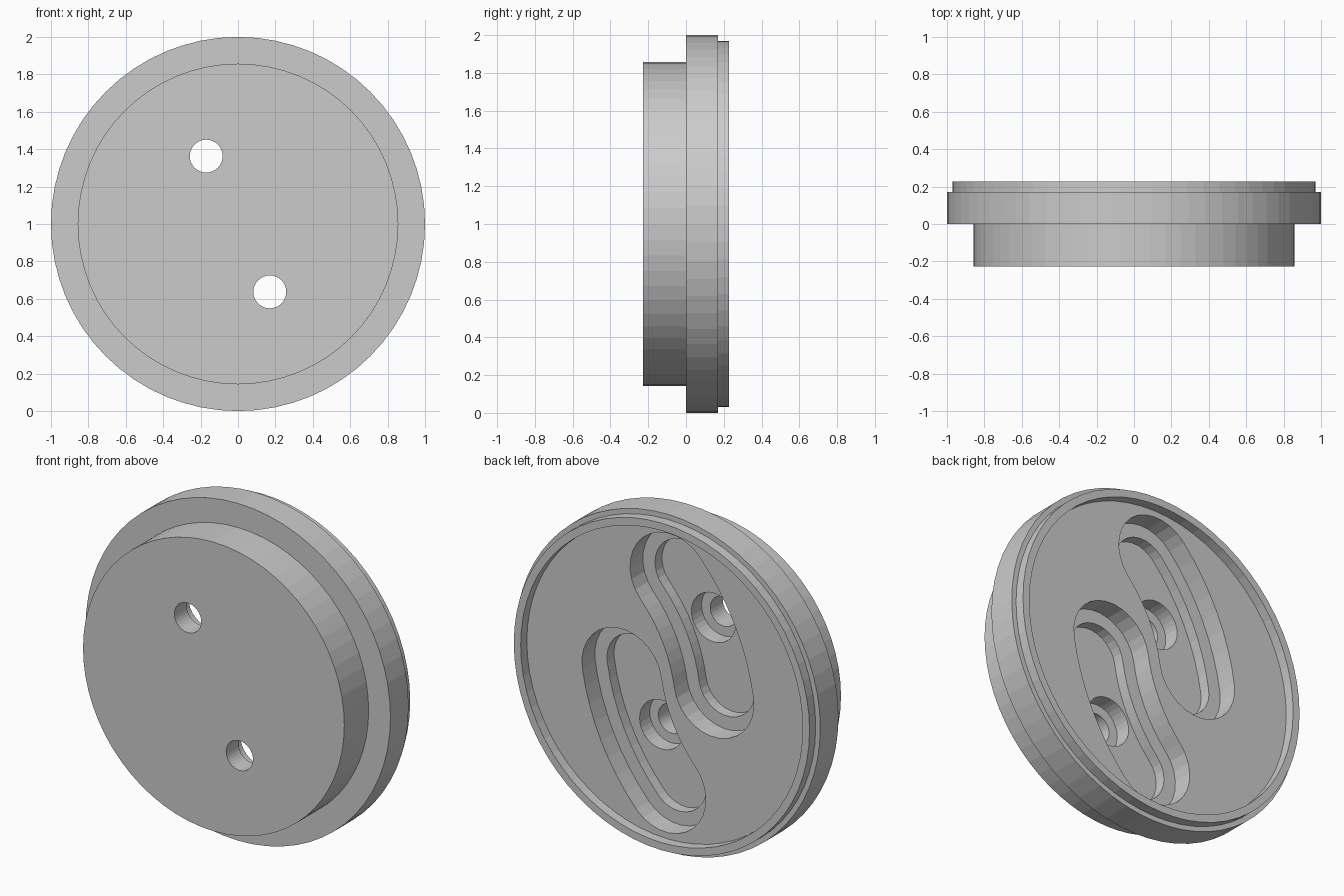
import bpy, bmesh
from math import sin, cos, pi, atan2
from mathutils import Vector

if "Cube" in bpy.data.objects:
    bpy.data.objects.remove(bpy.data.objects["Cube"])

CZ = 1.0       # height of the disc axis
SEG = 64


def finish(name, bm):
    bmesh.ops.recalc_face_normals(bm, faces=bm.faces)
    me = bpy.data.meshes.new(name)
    bm.to_mesh(me)
    bm.free()
    ob = bpy.data.objects.new(name, me)
    bpy.context.collection.objects.link(ob)
    return ob


def rings_to_solid(name, rings):
    """Bridge a list of equal-length point loops and cap both ends."""
    bm = bmesh.new()
    loops = [[bm.verts.new(p) for p in ring] for ring in rings]
    n = len(loops[0])
    for a, b in zip(loops, loops[1:]):
        for i in range(n):
            j = (i + 1) % n
            bm.faces.new((a[i], a[j], b[j], b[i]))
    bm.faces.new(loops[0])
    bm.faces.new(loops[-1])
    return finish(name, bm)


def circle(r, y, x=0.0, z=CZ, seg=SEG):
    return [(x + r * cos(2 * pi * i / seg), y, z + r * sin(2 * pi * i / seg)) for i in range(seg)]


def slot_outline(side, half_width, cap=14, along=8):
    """Gently bowed rounded slot; side=-1 gives the half-turn copy."""
    hole = Vector((-0.17, 0.363))
    t = Vector((-0.43, -0.903)).normalized()
    n = Vector((t.y, -t.x))                     # points to the outer side
    half, sag = 0.335, 0.05
    R = (half * half + sag * sag) / (2 * sag)
    c = hole + t * 0.03 + n * (0.022 - R)       # centre of the bow
    a = atan2(half, R - sag)

    def polar(r, ang):
        return c + n * (r * cos(ang)) + t * (r * sin(ang))

    pts = [polar(R + half_width, -a + 2 * a * i / along) for i in range(along)]
    for end, start in ((a, 0.0), (-a, pi)):
        m = polar(R, end)
        rad = n * cos(end) + t * sin(end)
        tan = t * cos(end) - n * sin(end)
        for i in range(cap + 1):
            b = start + pi * i / cap
            pts.append(m + rad * (half_width * cos(b)) + tan * (half_width * sin(b)))
        if end > 0:
            pts += [polar(R - half_width, a - 2 * a * i / along) for i in range(1, along)]
    pts = pts[:-1]                              # last point repeats the first
    clean = []
    for p in pts:
        if not clean or (p - clean[-1]).length > 1e-5:
            clean.append(p)
    return [(side * p.x, CZ + side * p.y) for p in clean]


def slot_cutter(side, half_width, y0, y1):
    o = slot_outline(side, half_width)
    return rings_to_solid("slot_cutter", [[(x, y, z) for x, z in o] for y in (y0, y1)])


def hole_cutter(side, r, y0, y1):
    x, z = -0.17 * side, CZ + 0.363 * side
    return rings_to_solid("hole_cutter", [circle(r, y, x, z, 32) for y in (y0, y1)])


# Stepped disc: front drum, wide flange, thin raised rim on the back
profile = [(0.857, -0.228), (0.857, 0.0), (1.0, 0.0), (1.0, 0.17),
           (0.97, 0.17), (0.97, 0.228), (0.925, 0.228), (0.925, 0.17)]
disc = rings_to_solid("stepped_disc", [circle(r, y) for r, y in profile])

# Stepped slots, counterbores and through holes, one set per half turn
cutters = []
for side in (1, -1):
    cutters += [slot_cutter(side, 0.262, 0.05, 0.4),
                slot_cutter(side, 0.182, -0.015, 0.35),
                hole_cutter(side, 0.145, -0.11, 0.3),
                hole_cutter(side, 0.088, -0.5, 0.25)]

bpy.context.view_layer.objects.active = disc
for cutter in cutters:
    cutter.hide_render = True
    mod = disc.modifiers.new("cut", 'BOOLEAN')
    mod.operation = 'DIFFERENCE'
    mod.solver = 'EXACT'
    mod.object = cutter
    bpy.ops.object.modifier_apply(modifier=mod.name)
    bpy.data.objects.remove(cutter, do_unlink=True)
